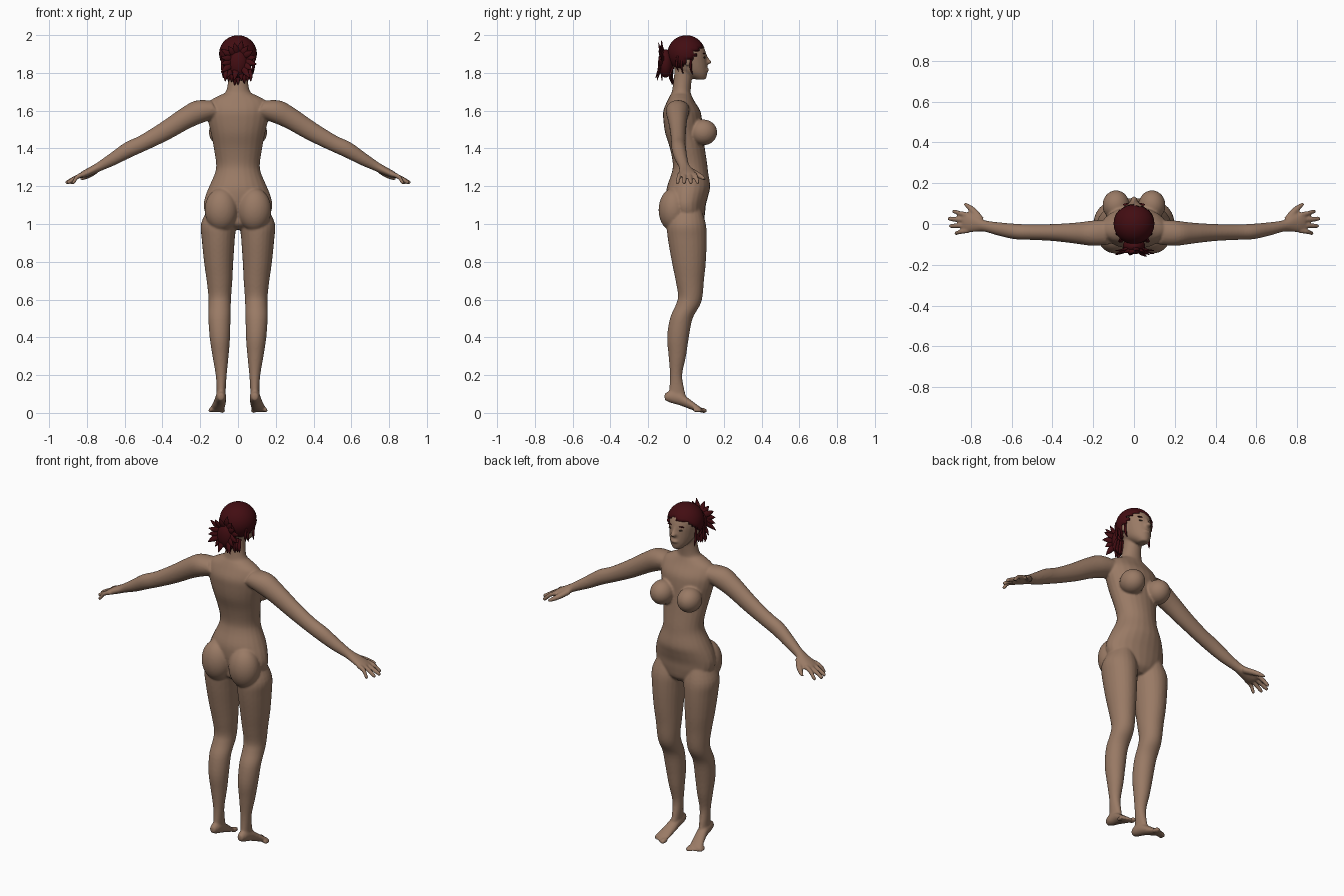
import bpy
import bmesh
import math
import random
from mathutils import Vector, Matrix

random.seed(4)
if "Cube" in bpy.data.objects:
    bpy.data.objects.remove(bpy.data.objects["Cube"], do_unlink=True)

X_AXIS, Y_AXIS, Z_AXIS = Vector((1, 0, 0)), Vector((0, 1, 0)), Vector((0, 0, 1))
ARM_UP = Vector((.45, 0, .89))


def make_material(name, colour):
    material = bpy.data.materials.new(name)
    material.use_nodes = True
    material.diffuse_color = (*colour, 1)
    shader = material.node_tree.nodes["Principled BSDF"]
    shader.inputs["Base Color"].default_value = (*colour, 1)
    shader.inputs["Roughness"].default_value = .8
    return material


skin = make_material("warm brown skin", (.32, .195, .13))
hair = make_material("dark red hair", (.055, .004, .006))
dark = make_material("dark brown eye", (.05, .03, .02))


def smooth_rows(rows, steps=4):
    """Catmull-Rom interpolation of every value in a table of rows."""
    result = []
    last = len(rows) - 1
    for i in range(last):
        a, b, c, d = (rows[max(i - 1, 0)], rows[i], rows[i + 1], rows[min(i + 2, last)])
        for k in range(steps):
            t = k / steps
            result.append([q + t / 2 * (r - p + t * (2 * p - 5 * q + 4 * r - s
                                                     + t * (3 * (q - r) + s - p)))
                           for p, q, r, s in zip(a, b, c, d)])
    return result + [list(rows[-1])]


def loft(bm, rows, u, v, side=1, sides=24):
    """Closed tube through rows of centre x, y, z and the two radii."""
    rings = []
    for x, y, z, a, b in smooth_rows(rows):
        ring = []
        for k in range(sides):
            angle = math.tau * k / sides
            p = Vector((x, y, z)) + u * a * math.cos(angle) + v * b * math.sin(angle)
            ring.append(bm.verts.new((p.x * side, p.y, p.z)))
        rings.append(ring)
    for low, high in zip(rings, rings[1:]):
        for k in range(sides):
            n = (k + 1) % sides
            bm.faces.new((low[k], low[n], high[n], high[k]))
    bm.faces.new(rings[0][::-1])
    bm.faces.new(rings[-1])


def upright(bm, rows, side=1):
    """Loft through levels of height, x extent and y extent."""
    loft(bm, [((x0 + x1) / 2, (y0 + y1) / 2, z, (x1 - x0) / 2, (y1 - y0) / 2)
              for z, x0, x1, y0, y1 in rows], X_AXIS, Y_AXIS, side)


def centred(bm, rows):
    upright(bm, [(z, -w, w, back, front) for z, w, back, front in rows])


def ball(bm, centre, radii):
    matrix = Matrix.Translation(centre) @ Matrix.Diagonal((*radii, 1))
    return bmesh.ops.create_uvsphere(bm, u_segments=32, v_segments=20,
                                     radius=1, matrix=matrix)


def finish(bm, name, material):
    bmesh.ops.recalc_face_normals(bm, faces=bm.faces[:])
    for face in bm.faces:
        face.smooth = True
    mesh = bpy.data.meshes.new(name)
    bm.to_mesh(mesh)
    bm.free()
    mesh.materials.append(material)
    thing = bpy.data.objects.new(name, mesh)
    bpy.context.collection.objects.link(thing)
    return thing


# Torso and neck: height, half width, back, front
body = bmesh.new()
centred(body, [
    (.97, .07, -.04, .06), (1, .13, -.08, .09), (1.05, .17, -.085, .1),
    (1.1, .182, -.1, .105), (1.15, .172, -.105, .118), (1.2, .152, -.1, .128),
    (1.27, .122, -.076, .118), (1.32, .116, -.07, .112), (1.4, .128, -.085, .1),
    (1.48, .143, -.11, .09), (1.55, .16, -.12, .085), (1.6, .165, -.12, .075),
    (1.65, .15, -.1, .045), (1.68, .1, -.085, .03), (1.7, .065, -.075, .025),
    (1.76, .052, -.066, .03), (1.82, .05, -.06, .04)])

# Head, nose and lips
centred(body, [
    (1.765, .024, .05, .104), (1.79, .048, -.01, .112), (1.82, .064, -.06, .113),
    (1.86, .073, -.08, .111), (1.9, .077, -.085, .107), (1.94, .074, -.08, .092),
    (1.97, .054, -.055, .06), (1.985, .02, -.02, .025)])
centred(body, [(1.9, .007, .08, .109), (1.875, .01, .08, .122),
               (1.857, .018, .08, .138), (1.846, .014, .08, .122)])
ball(body, (0, .11, 1.816), (.024, .012, .009))

for side in (-1, 1):
    # Chest, hips and ears
    ball(body, (side * .088, .092, 1.485), (.066, .073, .068))
    ball(body, (side * .088, -.065, 1.075), (.088, .08, .115))
    ball(body, (side * .078, .008, 1.865), (.01, .018, .03))

    # Leg: height, inner x, outer x, back, front
    upright(body, [
        (1.08, .04, .16, -.07, .08), (1, .012, .196, -.1, .105),
        (.92, .017, .192, -.096, .11), (.8, .025, .18, -.075, .105),
        (.7, .03, .166, -.055, .095), (.62, .036, .157, -.042, .088),
        (.57, .038, .156, -.055, .074), (.5, .04, .157, -.085, .035),
        (.4, .042, .15, -.1, .015), (.3, .05, .135, -.092, 0),
        (.2, .06, .118, -.085, -.02), (.12, .065, .113, -.09, -.008),
        (.08, .068, .114, -.1, 0), (.062, .078, .108, -.09, -.02)], side)

    # Foot with lifted heel, and toes
    loft(body, [(.09, -.113, .085, .016, .018), (.09, -.08, .085, .027, .032),
                (.092, -.03, .073, .03, .034), (.1, .02, .046, .034, .026),
                (.11, .06, .024, .039, .018), (.113, .08, .016, .037, .012)],
         X_AXIS, Z_AXIS, side)
    for i in range(5):
        x, r = .082 + .016 * i, .0135 if i == 0 else .0095
        reach = .11 - .008 * i
        loft(body, [(x, reach - .04, .016, r, r), (x + .001, reach - .015, .013, r, r),
                    (x + .002, reach, .011, r * .6, r * .6)], X_AXIS, Z_AXIS, side)

    # Arm and palm
    loft(body, [(.12, -.04, 1.61, .06, .05), (.2, -.045, 1.597, .062, .062),
                (.28, -.045, 1.558, .052, .057), (.39, -.042, 1.49, .042, .05),
                (.5, -.04, 1.43, .038, .043), (.58, -.037, 1.393, .038, .042),
                (.66, -.025, 1.345, .033, .034), (.73, -.01, 1.306, .028, .025),
                (.77, 0, 1.285, .038, .022), (.81, .005, 1.266, .046, .019),
                (.835, .007, 1.255, .043, .014)], Y_AXIS, ARM_UP, side)

    # Fingers and thumb
    for i, tip in enumerate((.89, .912, .905, .88)):
        y = .045 - .026 * i
        loft(body, [(.81, y, 1.266, .012, .013), (.85, y * 1.15, 1.25, .0115, .012),
                    (tip - .01, y * 1.35, 1.222, .0105, .011),
                    (tip, y * 1.35, 1.215, .006, .006)], Y_AXIS, ARM_UP, side)
    loft(body, [(.75, .015, 1.285, .02, .018), (.78, .055, 1.265, .018, .017),
                (.81, .085, 1.248, .013, .013), (.832, .1, 1.237, .007, .008)],
         (Y_AXIS - X_AXIS).normalized(), Z_AXIS, side)

figure = finish(body, "body", skin)

# Fuse the overlapping forms into one soft skin
fuse = figure.modifiers.new("fuse", "REMESH")
fuse.mode = "VOXEL"
fuse.voxel_size = .006
fuse.use_smooth_shade = True
soften = figure.modifiers.new("soften", "SMOOTH")
soften.factor = .5
soften.iterations = 5

# Eyes and eyebrows
for side, label in ((-1, "right"), (1, "left")):
    eye = bmesh.new()
    ball(eye, (side * .032, .097, 1.882), (.013, .006, .005))
    finish(eye, label + "_eye", dark)
    brow = bmesh.new()
    ball(brow, (side * .034, .095, 1.903), (.02, .007, .003))
    finish(brow, label + "_eyebrow", hair)

# Hair cap, cut along a slanting ragged hairline
cap = bmesh.new()
ball(cap, (0, .002, 1.902), (.1, .1, .097))
cut = []
for face in cap.faces:
    centre = face.calc_center_median()
    if centre.z < 1.855 + centre.y + random.uniform(-.012, .012):
        cut.append(face)
bmesh.ops.delete(cap, geom=cut, context="FACES")
hair_cap = finish(cap, "hair_cap", hair)
shell = hair_cap.modifiers.new("thickness", "SOLIDIFY")
shell.thickness = .012

# Gathered knot with flat locks fanning out of it
knot = bmesh.new()
ball(knot, (0, -.108, 1.85), (.055, .04, .075))
finish(knot, "hair_knot", hair)


def lock(bm, start, end, width):
    a, b = Vector(start), Vector(end)
    along = (b - a).normalized()
    flat = along.cross(Y_AXIS).normalized()
    thin = along.cross(flat)
    middle = a.lerp(b, .6) - Y_AXIS * .008
    loft(bm, [(*a, width * .5, .006), (*middle, width, .006), (*b, .002, .002)],
         flat, thin, sides=8)


locks = bmesh.new()
for i in range(16):
    angle = math.tau * (i + .5) / 16
    reach = random.uniform(.9, 1.1)
    lock(locks, (0, -.1, 1.87),
         (.1 * reach * math.cos(angle), random.uniform(-.16, -.125),
          1.865 + .1 * reach * math.sin(angle)), .017)
finish(locks, "hair_locks", hair)

# Short strands at the nape and in front of the ears
strands = bmesh.new()
for i in range(9):
    x = (i - 4) * .016
    lock(strands, (x, -.07, 1.83), (x * 1.05, random.uniform(-.085, -.055),
                                    random.uniform(1.73, 1.77)), .012)
for side in (-1, 1):
    for y in (-.045, -.02, .03):
        lock(strands, (side * .086, y, 1.89),
             (side * .078, y + .005, random.uniform(1.77, 1.82)), .008)
finish(strands, "hair_strands", hair)
